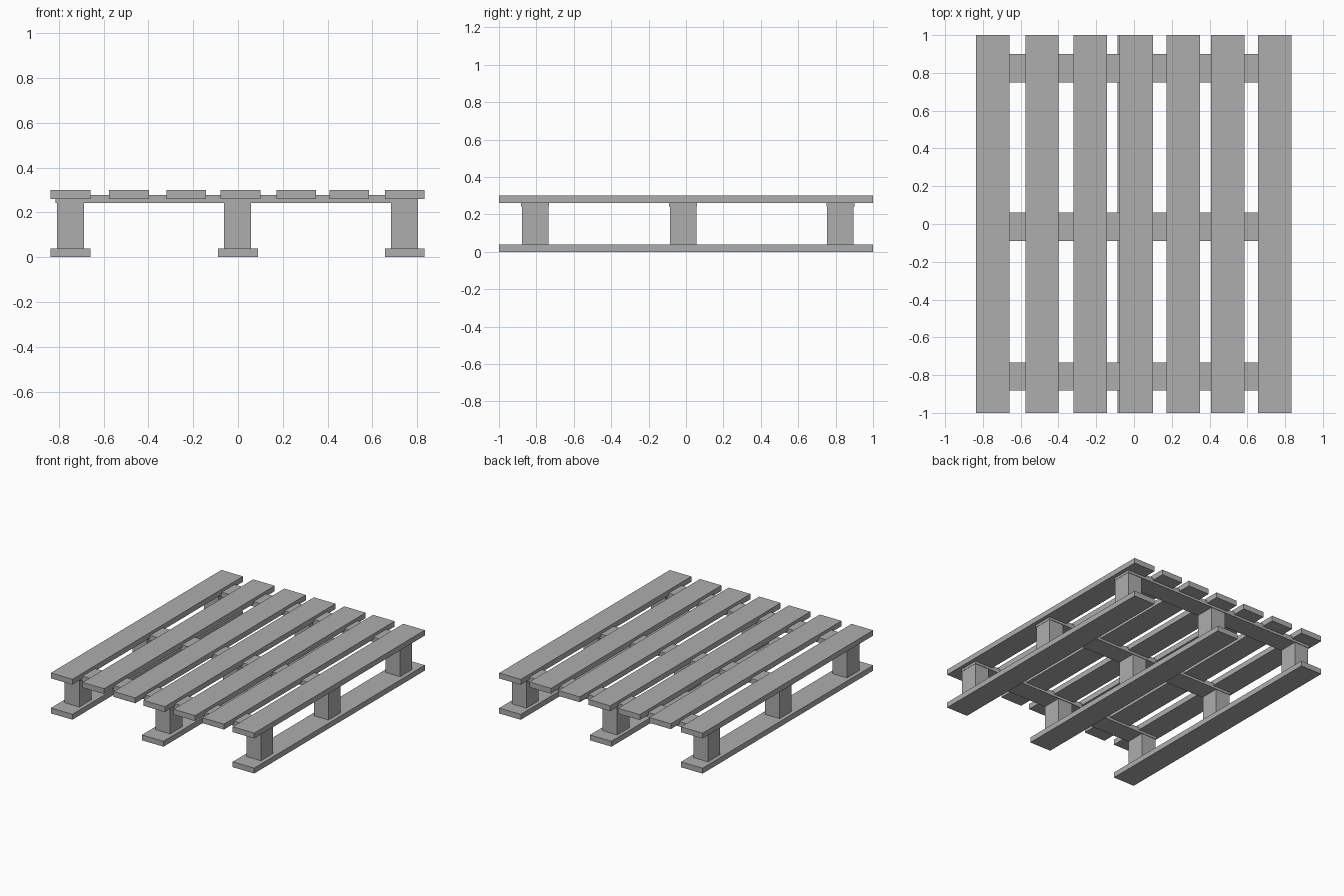
import bpy

cube = bpy.data.objects.get("Cube")
if cube:
    bpy.data.objects.remove(cube, do_unlink=True)

# Single flat grey
grey = bpy.data.materials.new("plain_grey")
grey.use_nodes = True
colour = (0.42, 0.42, 0.42, 1)
grey.diffuse_color = colour
for node in grey.node_tree.nodes:
    if node.type == 'BSDF_PRINCIPLED':
        node.inputs["Base Color"].default_value = colour


def board(name, x, y, z, size):
    """Box centred on x, y with its underside at z."""
    bpy.ops.mesh.primitive_cube_add(size=1, location=(x, y, z + size[2] / 2))
    ob = bpy.context.object
    ob.name = name
    ob.scale = size
    bpy.ops.object.transform_apply(location=False, rotation=False, scale=True)
    ob.data.materials.append(grey)


slat_width, slat_length, thick = 0.177, 2.0, 0.04

# Seven deck slats
for i, x in enumerate((-0.748, -0.487, -0.232, 0.011, 0.26, 0.497, 0.745)):
    board(f"deck_slat_{i + 1}", x, 0, 0.26, (slat_width, slat_length, thick))

# Three runners on the ground
for side, x in (("right", -0.748), ("middle", 0.0), ("left", 0.745)):
    board(f"bottom_runner_{side}", x, 0, 0, (slat_width, slat_length, thick))

# Cross boards under the deck, each on three blocks
for row, y in (("front", -0.807), ("centre", -0.015), ("back", 0.825)):
    board(f"cross_board_{row}", -0.005, y, 0.242, (1.62, 0.15, 0.036))
    for side, x in (("right", -0.748), ("middle", -0.002), ("left", 0.743)):
        board(f"block_{row}_{side}", x, y, thick, (0.12, 0.142, 0.21))
